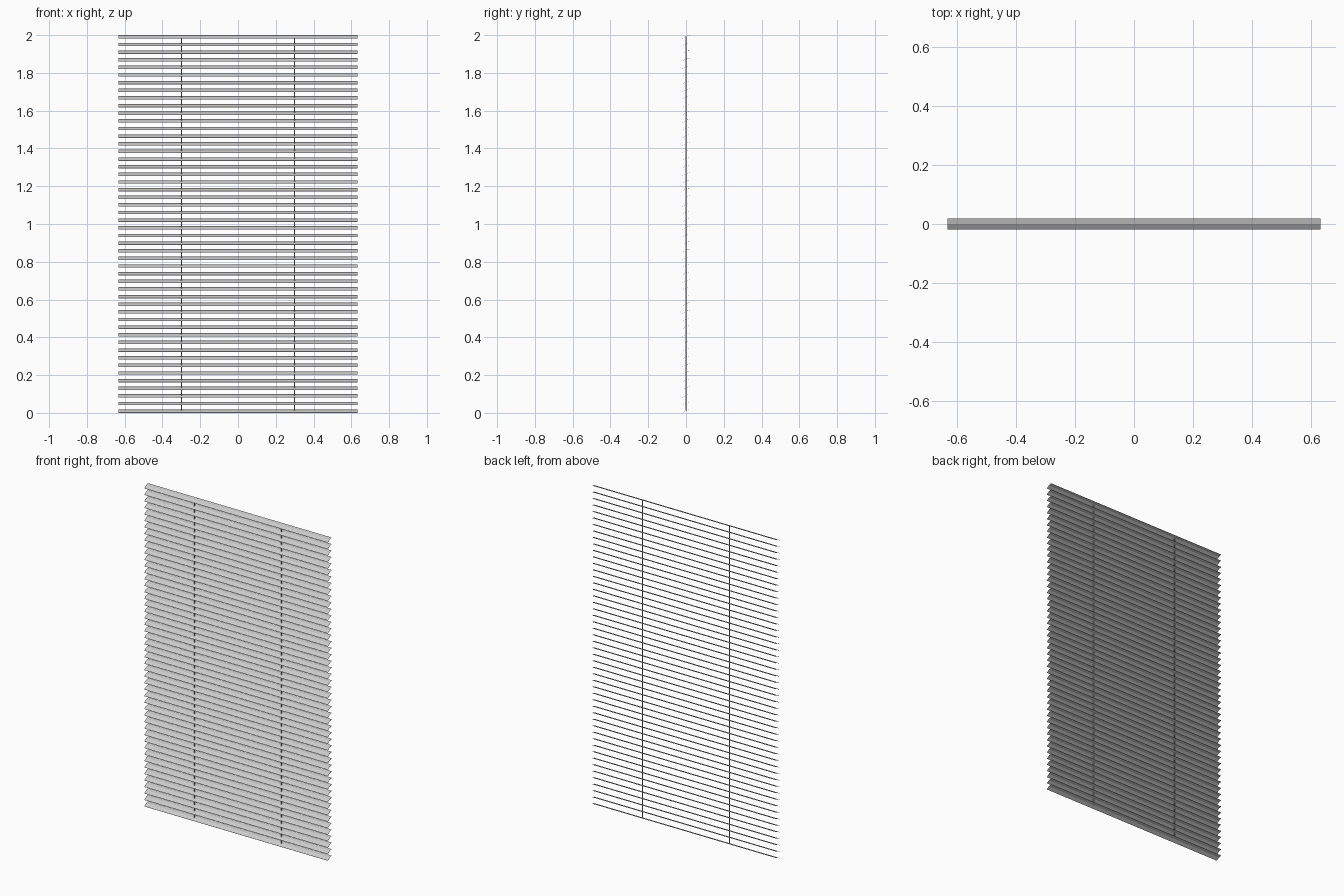
import bpy, bmesh

if "Cube" in bpy.data.objects:
    bpy.data.objects.remove(bpy.data.objects["Cube"])

COUNT, HALF_W, SLAT_H = 50, 0.633, 0.018
PITCH = (2.0 - SLAT_H) / (COUNT - 1)
# bent slat section (y, z): steep front lip, flatter back, thin sheet
SECTION = [(-0.019, 0.0), (0.0, 0.0125), (0.019, 0.0172),
           (0.019, 0.018), (0.0, 0.0133), (-0.019, 0.0008)]


def finish(bm, name):
    bmesh.ops.recalc_face_normals(bm, faces=bm.faces)
    mesh = bpy.data.meshes.new(name)
    bm.to_mesh(mesh)
    bm.free()
    obj = bpy.data.objects.new(name, mesh)
    bpy.context.collection.objects.link(obj)
    return obj


# Slats: one extruded section, repeated upwards
bm = bmesh.new()
face = bm.faces.new([bm.verts.new((-HALF_W, y, z)) for y, z in SECTION])
ext = bmesh.ops.extrude_face_region(bm, geom=[face], use_keep_orig=True)
bmesh.ops.translate(bm, vec=(2 * HALF_W, 0, 0),
                    verts=[g for g in ext["geom"] if isinstance(g, bmesh.types.BMVert)])
slats = finish(bm, "slats")
arr = slats.modifiers.new("stack", 'ARRAY')
arr.count = COUNT
arr.use_relative_offset = False
arr.use_constant_offset = True
arr.constant_offset_displace = (0, 0, PITCH)

# Cords threaded through the slats
for side, x in (("left", -0.3), ("right", 0.3)):
    bm = bmesh.new()
    bmesh.ops.create_cone(bm, cap_ends=True, segments=8, radius1=0.003,
                          radius2=0.003, depth=1.981)
    cord = finish(bm, side + "_cord")
    cord.location = (x, 0, 1.003)
